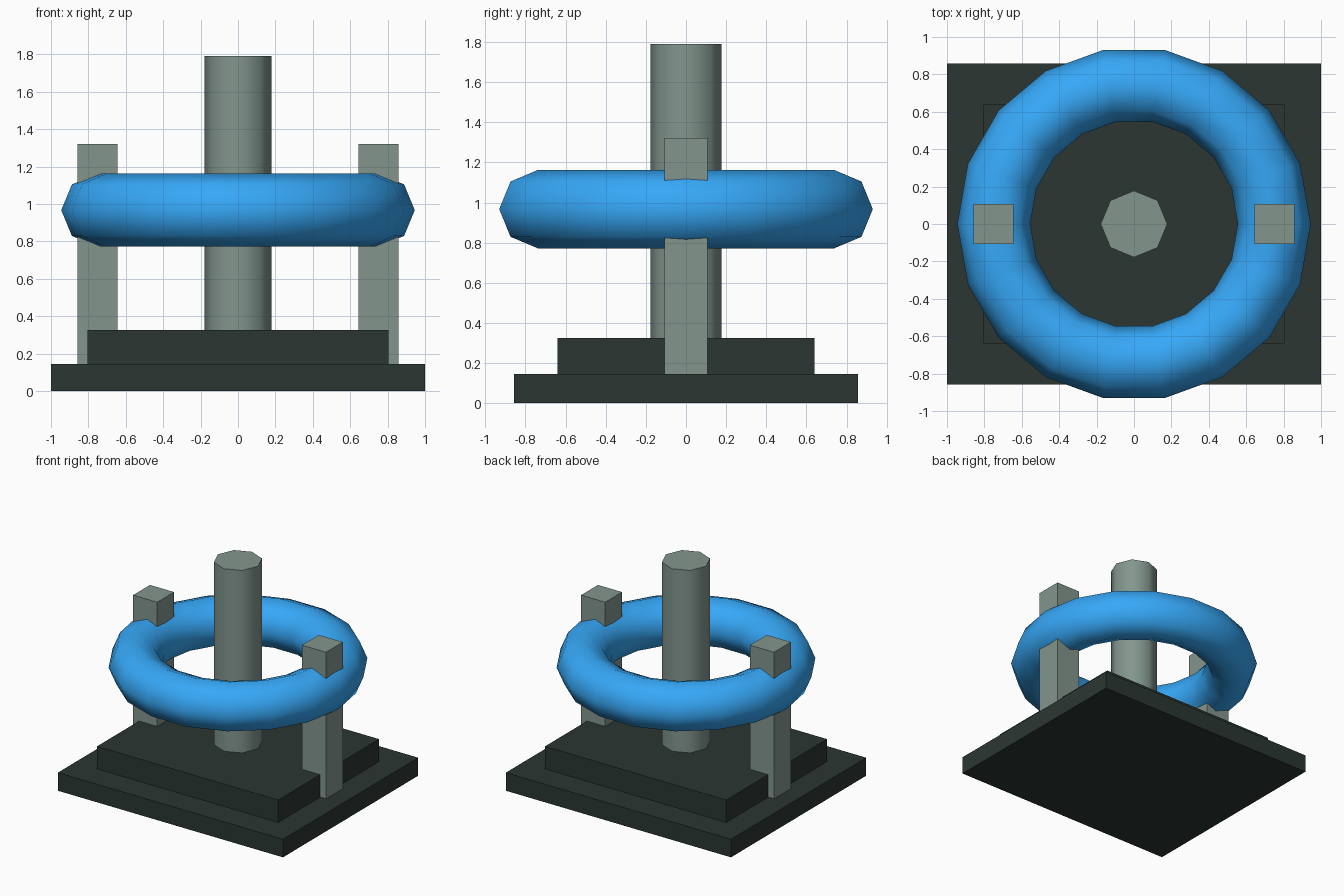
import bpy
from math import radians

if "Cube" in bpy.data.objects:
    bpy.data.objects.remove(bpy.data.objects["Cube"])


def material(name, rgb):
    m = bpy.data.materials.new(name)
    m.diffuse_color = (*rgb, 1)
    m.use_nodes = True
    m.node_tree.nodes["Principled BSDF"].inputs["Base Color"].default_value = m.diffuse_color
    return m


dark = material("dark_base", (0.024, 0.037, 0.032))
steel = material("pale_steel", (0.225, 0.305, 0.27))
blue = material("blue_ring", (0.037, 0.39, 0.93))


def finish(name, mat, smooth=None):
    ob = bpy.context.object
    ob.name = name
    ob.data.materials.append(mat)
    if smooth:
        bpy.ops.object.shade_smooth_by_angle(angle=radians(smooth))
    return ob


def box(name, x, sx, sy, z0, z1, mat):
    bpy.ops.mesh.primitive_cube_add(size=1, location=(x, 0, (z0 + z1) / 2))
    bpy.context.object.scale = (sx, sy, z1 - z0)
    bpy.ops.object.transform_apply(location=False, rotation=False, scale=True)
    return finish(name, mat)


# Stepped base
box("lower_base", 0, 2.0, 1.715, 0, 0.145, dark)
box("upper_base", 0, 1.61, 1.28, 0.145, 0.325, dark)

# Side posts
for side, name in ((-1, "left_post"), (1, "right_post")):
    box(name, side * 0.75, 0.214, 0.214, 0.145, 1.322, steel)

# Octagonal central column
bpy.ops.mesh.primitive_cylinder_add(vertices=8, radius=0.178, depth=1.465,
                                    location=(0, 0, 1.0575))
finish("centre_column", steel, 50)

# Ring carried by the posts
bpy.ops.mesh.primitive_torus_add(major_segments=18, minor_segments=8,
                                 major_radius=0.75, minor_radius=0.195,
                                 location=(0, 0, 0.967))
finish("ring", blue, 60)
